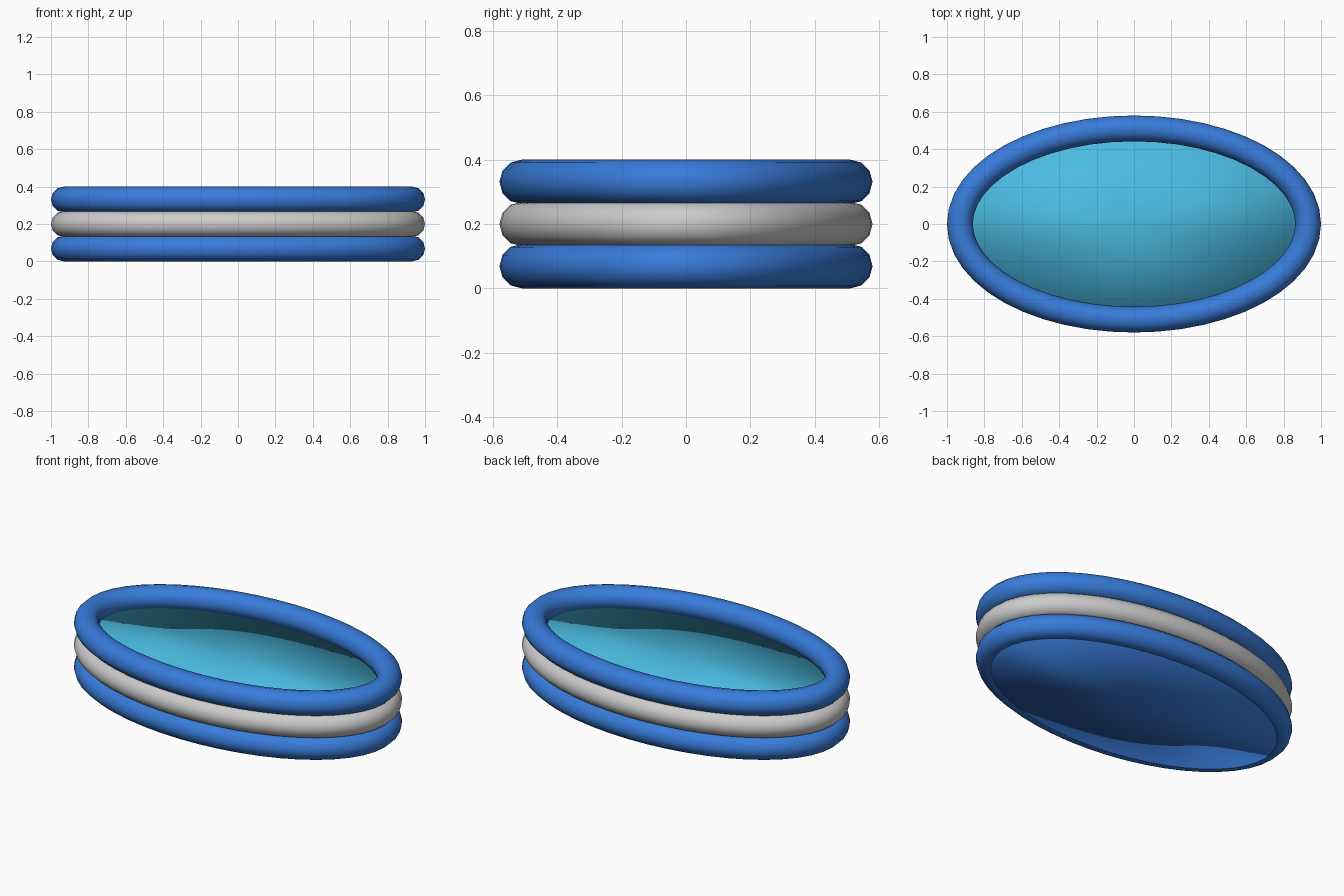
import bpy, bmesh
from math import sin, cos, pi, hypot

if "Cube" in bpy.data.objects:
    bpy.data.objects.remove(bpy.data.objects["Cube"])

A, B = 0.931, 0.511      # centre line of the tubes
R = 0.069                # tube radius
SEG, SIDES = 48, 12


def material(name, color):
    m = bpy.data.materials.new(name)
    m.diffuse_color = (*color, 1)
    m.use_nodes = True
    m.node_tree.nodes["Principled BSDF"].inputs["Base Color"].default_value = m.diffuse_color
    return m


BLUE = material("blue_vinyl", (0.04, 0.20, 0.70))
WHITE = material("white_vinyl", (0.80, 0.80, 0.82))
CYAN = material("water_cyan", (0.07, 0.50, 0.76))


def finish(bm, name, mat):
    bmesh.ops.recalc_face_normals(bm, faces=bm.faces)
    for f in bm.faces:
        f.smooth = True
    me = bpy.data.meshes.new(name)
    bm.to_mesh(me)
    bm.free()
    me.materials.append(mat)
    ob = bpy.data.objects.new(name, me)
    bpy.context.collection.objects.link(ob)
    return ob


def oval_tube(name, z, mat):
    """Round tube of constant thickness swept along an ellipse."""
    bm = bmesh.new()
    rings = []
    for i in range(SEG):
        t = 2 * pi * i / SEG
        nx, ny = B * cos(t), A * sin(t)
        n = hypot(nx, ny)
        ring = []
        for j in range(SIDES):
            p = 2 * pi * j / SIDES
            d = R * cos(p) / n
            ring.append(bm.verts.new((A * cos(t) + nx * d, B * sin(t) + ny * d, z + R * sin(p))))
        rings.append(ring)
    for i in range(SEG):
        a, b = rings[i], rings[(i + 1) % SEG]
        for j in range(SIDES):
            k = (j + 1) % SIDES
            bm.faces.new((a[j], b[j], b[k], a[k]))
    finish(bm, name, mat)


def oval_drum(name, z0, z1, mat):
    """Softly shaded elliptical drum with fan caps."""
    bm = bmesh.new()
    bmesh.ops.create_cone(bm, cap_ends=True, cap_tris=True, segments=SEG,
                          radius1=1, radius2=1, depth=z1 - z0)
    bmesh.ops.scale(bm, vec=(A - 0.012, B - 0.012, 1), verts=bm.verts)
    bmesh.ops.translate(bm, vec=(0, 0, (z0 + z1) / 2), verts=bm.verts)
    finish(bm, name, mat)


# Three stacked inflatable tubes
for name, z, mat in (("lower_tube", R, BLUE),
                     ("middle_tube", 0.2, WHITE),
                     ("upper_tube", 0.4 - R, BLUE)):
    oval_tube(name, z, mat)

# Pool base and the water filling it
oval_drum("pool_base", 0.001, 0.12, BLUE)
oval_drum("water", 0.12, 0.288, CYAN)
